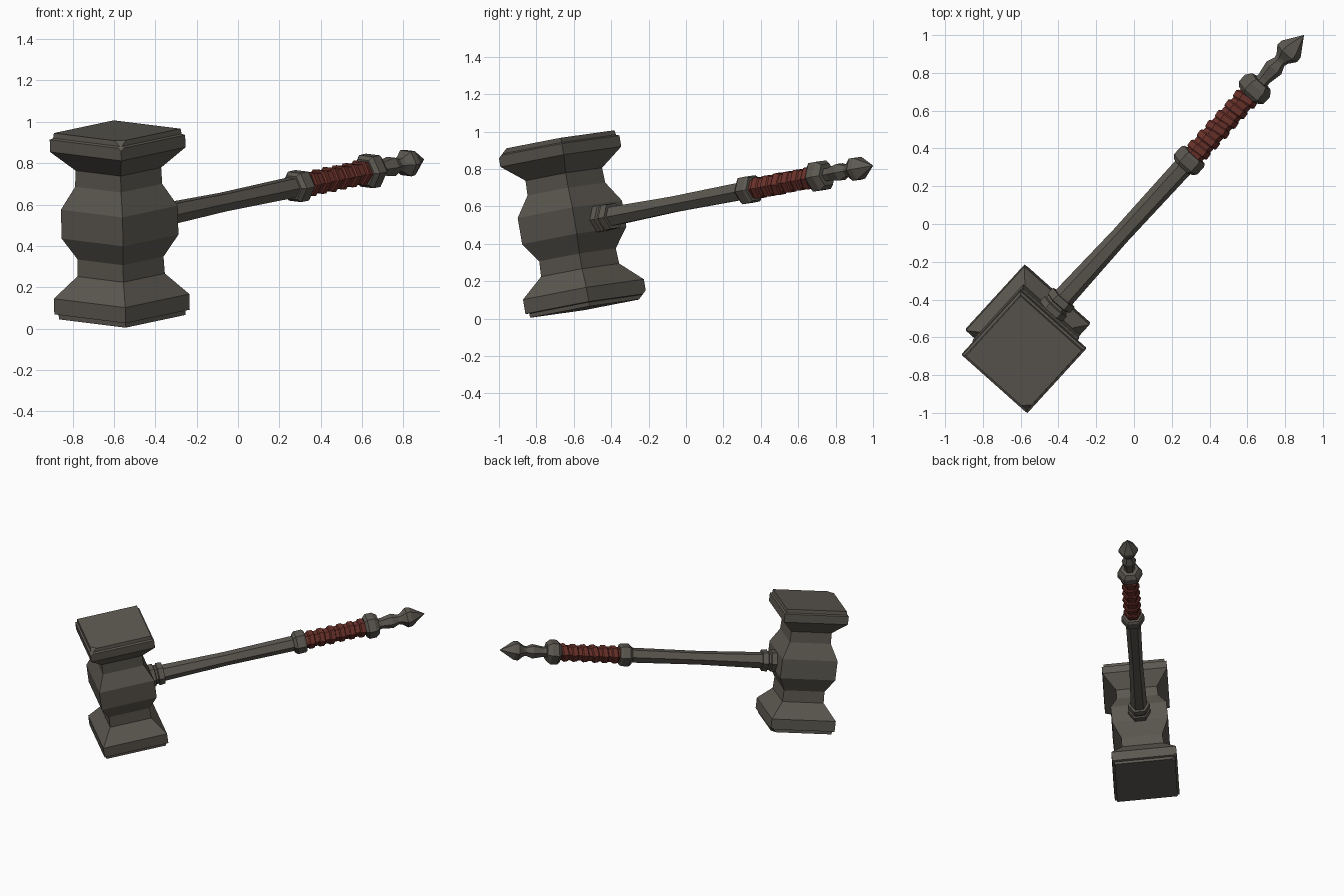
import bpy, bmesh, math, random
from mathutils import Matrix, Vector

if "Cube" in bpy.data.objects:
    bpy.data.objects.remove(bpy.data.objects["Cube"])

random.seed(4)


def material(name, rgb):
    m = bpy.data.materials.new(name)
    m.diffuse_color = (*rgb, 1)
    m.use_nodes = True
    m.node_tree.nodes["Principled BSDF"].inputs["Base Color"].default_value = m.diffuse_color
    return m


STONE = material("dark_stone", (0.108, 0.098, 0.082))
LEATHER = material("red_leather", (0.150, 0.032, 0.024))

# Tilted frame of the hammer: along the shaft, across it, and up the head
centre = Vector((-0.572, -0.608, 0.506))
along = Vector((0.668, 0.730, 0.1417)).normalized()
up = Vector((-0.02, -0.161, 0.987))
up = (up - along * up.dot(along)).normalized()
across = up.cross(along)


def frame(x, y, z):
    return Matrix.Translation(centre) @ Matrix((x, y, z)).transposed().to_4x4()


HEAD = frame(along, across, up)
SHAFT = frame(across, up, along)


def loft(name, profile, sides, place, mat, turn=0.0, chips=()):
    """Stack polygon rings given as (radius, height); radius 0 is a point."""
    bm = bmesh.new()
    rings = []
    for r, h in profile:
        if r == 0:
            rings.append([bm.verts.new((0, 0, h))] * sides)
            continue
        angles = [turn + math.tau * i / sides for i in range(sides)]
        rings.append([bm.verts.new((r * math.cos(a), r * math.sin(a), h)) for a in angles])
    for lo, hi in zip(rings, rings[1:]):
        for i in range(sides):
            j = (i + 1) % sides
            bm.faces.new(list(dict.fromkeys((lo[i], lo[j], hi[j], hi[i]))))
    for ring in (rings[0], rings[-1]):
        if ring[0] is not ring[1]:
            bm.faces.new(ring)
    # Broken corners
    for point, normal in chips:
        geom = bm.verts[:] + bm.edges[:] + bm.faces[:]
        cut = bmesh.ops.bisect_plane(bm, geom=geom, plane_co=point, plane_no=normal, clear_outer=True)
        edges = [e for e in cut["geom_cut"] if isinstance(e, bmesh.types.BMEdge)]
        if edges:
            bmesh.ops.contextual_create(bm, geom=edges)
    bmesh.ops.recalc_face_normals(bm, faces=bm.faces[:])
    mesh = bpy.data.meshes.new(name)
    bm.to_mesh(mesh)
    bm.free()
    mesh.materials.append(mat)
    ob = bpy.data.objects.new(name, mesh)
    ob.matrix_world = place
    bpy.context.collection.objects.link(ob)
    return ob


# Square head: striking plates, necks and a swollen middle (half width, height)
head = [(0.217, -0.457), (0.217, -0.435), (0.232, -0.432), (0.232, -0.355),
        (0.150, -0.25), (0.147, -0.167), (0.200, -0.062), (0.200, 0.08),
        (0.149, 0.19), (0.147, 0.27), (0.232, 0.365), (0.232, 0.425),
        (0.220, 0.432), (0.217, 0.457)]
loft("hammer_head", [(a * math.sqrt(2), h) for a, h in head], 4, HEAD, STONE, math.pi / 4,
     chips=[((-0.205, -0.205, 0.447), (-1, -1, 1.5)), ((0.208, 0.208, -0.447), (1, 1, -1.5))])

# Six-sided shaft and its collars
loft("shaft", [(0.058, 0.15), (0.058, 0.32), (0.049, 0.75), (0.054, 1.28)], 6, SHAFT, STONE)
loft("head_collar", [(0.080, 0.17), (0.080, 0.235), (0.068, 0.24), (0.068, 0.255),
                     (0.080, 0.26), (0.076, 0.30)], 6, SHAFT, STONE)
loft("lower_grip_collar", [(0.064, 1.245), (0.082, 1.265), (0.082, 1.32), (0.072, 1.335)],
     6, SHAFT, STONE)
loft("upper_grip_collar", [(0.070, 1.765), (0.089, 1.785), (0.089, 1.835), (0.066, 1.865)],
     6, SHAFT, STONE)

# Leather grip with crooked wound bands
loft("grip_core", [(0.054, 1.32), (0.054, 1.78)], 6, SHAFT, LEATHER)
BANDS = 6
for i in range(BANDS):
    s = 1.372 + i * 0.073
    tilt = Matrix.Rotation(random.uniform(0.08, 0.2), 4, 'X') @ \
        Matrix.Rotation(random.uniform(0.08, 0.2), 4, 'Y')
    r = random.uniform(0.063, 0.067)
    loft(f"grip_band_{i + 1}", [(r - 0.008, -0.024), (r, -0.016), (r, 0.016), (r - 0.008, 0.024)],
         6, SHAFT @ Matrix.Translation((0, 0, s)) @ tilt, LEATHER)

# Pommel: flared neck and pointed tip
loft("pommel_spike", [(0.040, 1.85), (0.038, 1.89), (0.052, 1.965), (0.034, 2.01),
                      (0.040, 2.03), (0.070, 2.07), (0.068, 2.10), (0, 2.203)], 6, SHAFT, STONE)
